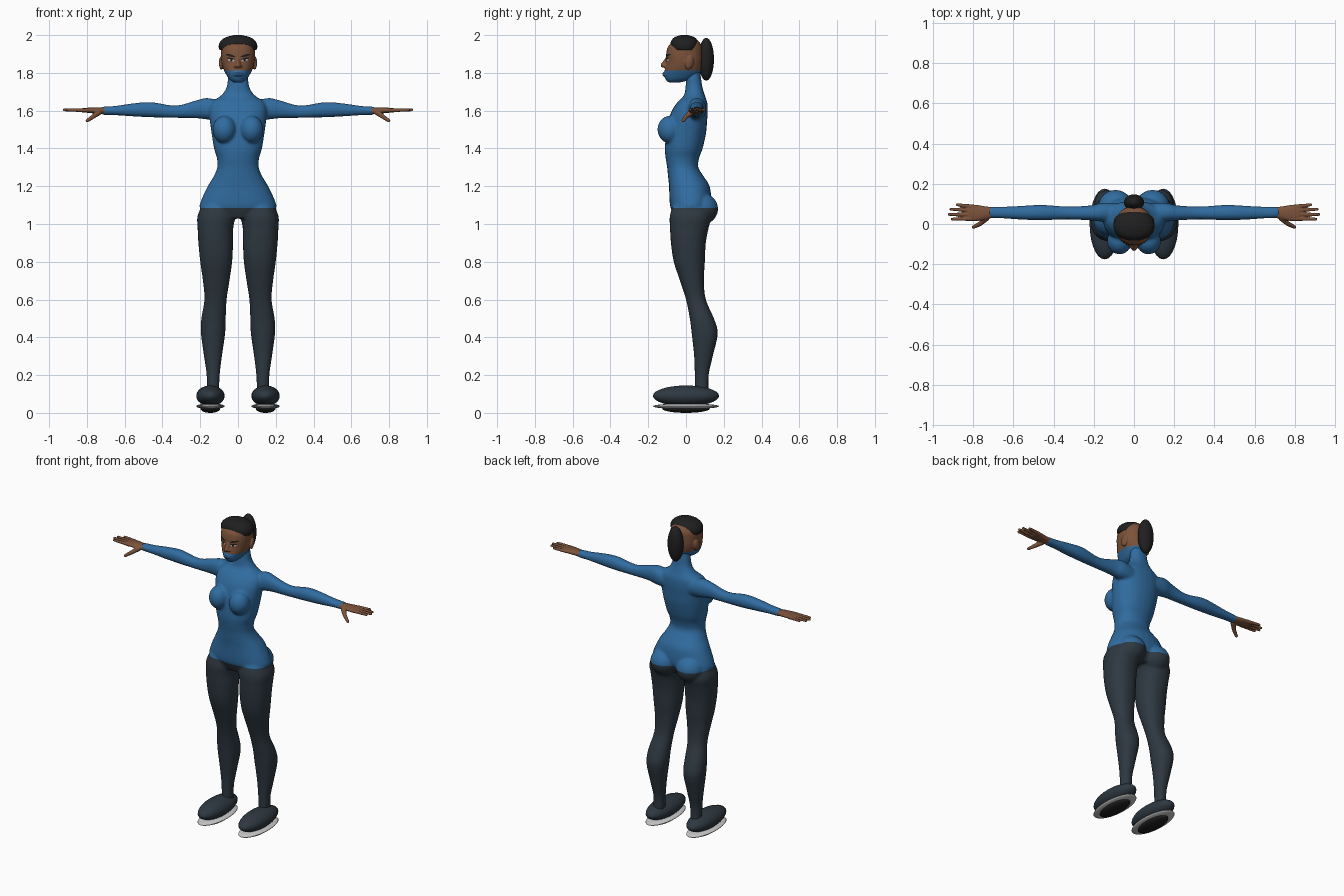
import bpy, bmesh, math
from mathutils import Vector, Matrix
from mathutils.bvhtree import BVHTree

cube = bpy.data.objects.get("Cube")
if cube:
    bpy.data.objects.remove(cube)


def material(name, r, g, b):
    m = bpy.data.materials.new(name)
    m.use_nodes = True
    m.diffuse_color = (r, g, b, 1)
    bsdf = m.node_tree.nodes["Principled BSDF"]
    bsdf.inputs["Base Color"].default_value = (r, g, b, 1)
    bsdf.inputs["Roughness"].default_value = 0.8
    return m


BLUE = material("shirt blue", .03, .15, .35)
DARK = material("slate leggings", .027, .04, .053)
SKIN = material("brown skin", .2, .085, .043)
HAIR = material("black hair", .014, .014, .014)
WHITE = material("sole white", .6, .6, .6)
LIPS = material("lip blue", .015, .07, .17)
EYE = material("eye white", .5, .48, .45)


def smooth_rows(rows, steps=4):
    """Catmull-Rom interpolation between the given sections."""
    out = []
    for i in range(len(rows) - 1):
        p = [rows[max(0, min(len(rows) - 1, i + k))] for k in (-1, 0, 1, 2)]
        for s in range(steps):
            t = s / steps
            out.append([b + t * (c - a) / 2 + t * t * (a - 2.5 * b + 2 * c - d / 2)
                        + t ** 3 * (1.5 * (b - c) + (d - a) / 2) for a, b, c, d in zip(*p)])
    return out + [rows[-1]]


def loft(bm, rows, axis="z", side=1, n=28, power=0.9):
    """Sections: position, then low and high bounds on the two other axes."""
    rings = []
    for pos, a0, a1, b0, b1 in smooth_rows(rows):
        ring = []
        for k in range(n):
            t = 2 * math.pi * k / n
            c, s = math.cos(t), math.sin(t)
            u = (a0 + a1) / 2 + (a1 - a0) / 2 * math.copysign(abs(c) ** power, c)
            v = (b0 + b1) / 2 + (b1 - b0) / 2 * math.copysign(abs(s) ** power, s)
            p = (u, v, pos) if axis == "z" else (pos, u, v)
            ring.append(bm.verts.new((p[0] * side, p[1], p[2])))
        rings.append(ring)
    for lo, hi in zip(rings, rings[1:]):
        for k in range(n):
            bm.faces.new((lo[k], lo[(k + 1) % n], hi[(k + 1) % n], hi[k]))
    bm.faces.new(rings[0])
    bm.faces.new(rings[-1])


def ball(bm, centre, radii, rot=Matrix()):
    m = Matrix.Translation(centre) @ rot @ Matrix.Diagonal((*radii, 1))
    bmesh.ops.create_uvsphere(bm, u_segments=28, v_segments=16, radius=1, matrix=m)


def tube(bm, a, b, ra, rb):
    """Tapered rod with round ends."""
    a, b = Vector(a), Vector(b)
    rot = (b - a).to_track_quat("Z", "Y").to_matrix().to_4x4()
    bmesh.ops.create_cone(bm, cap_ends=True, segments=14, radius1=ra, radius2=rb,
                          depth=(b - a).length, matrix=Matrix.Translation((a + b) / 2) @ rot)
    ball(bm, a, (ra,) * 3)
    ball(bm, b, (rb,) * 3)


def finish(name, bm, *mats, voxel=0, relax=4, cut=None):
    """Make the object; optionally fuse its shells and colour it below a height."""
    bmesh.ops.recalc_face_normals(bm, faces=bm.faces)
    me = bpy.data.meshes.new(name)
    bm.to_mesh(me)
    bm.free()
    ob = bpy.data.objects.new(name, me)
    bpy.context.collection.objects.link(ob)
    if voxel:
        fuse = ob.modifiers.new("fuse", "REMESH")
        fuse.mode, fuse.voxel_size = "VOXEL", voxel
        soft = ob.modifiers.new("soften", "SMOOTH")
        soft.factor, soft.iterations = 0.5, relax
        dg = bpy.context.evaluated_depsgraph_get()
        me = bpy.data.meshes.new_from_object(ob.evaluated_get(dg))
        ob.modifiers.clear()
        ob.data = me
    me.materials.clear()
    for m in mats:
        me.materials.append(m)
    if cut:
        bm = bmesh.new()
        bm.from_mesh(me)
        bmesh.ops.bisect_plane(bm, geom=bm.verts[:] + bm.edges[:] + bm.faces[:],
                               plane_co=(0, 0, cut), plane_no=(0, 0, 1))
        for f in bm.faces:
            f.material_index = int(f.calc_center_median().z < cut)
        bm.to_mesh(me)
        bm.free()
    me.shade_smooth()
    return ob


SIDES = (("left", 1), ("right", -1))

# Body: torso and neck, arms, legs, fused into one skin
body = bmesh.new()
torso = [(1.03, .1, -.06, .1), (1.08, .195, -.08, .125), (1.12, .197, -.087, .135),
         (1.2, .16, -.09, .125), (1.25, .13, -.095, .095), (1.3, .11, -.1, .065),
         (1.35, .112, -.108, .07), (1.4, .127, -.112, .088), (1.48, .14, -.105, .106),
         (1.55, .15, -.092, .112), (1.6, .153, -.075, .115), (1.645, .14, -.045, .112),
         (1.68, .09, -.012, .1), (1.72, .062, -.003, .088), (1.77, .053, 0, .08),
         (1.81, .05, 0, .075)]
loft(body, [(z, -w, w, f, b) for z, w, f, b in torso])
arm = [(.09, .01, .105, 1.55, 1.65), (.16, .012, .105, 1.553, 1.667),
       (.22, .018, .092, 1.56, 1.655), (.33, .023, .087, 1.562, 1.627),
       (.46, .019, .095, 1.565, 1.645), (.56, .022, .09, 1.57, 1.638),
       (.65, .028, .086, 1.576, 1.625), (.72, .03, .085, 1.577, 1.621)]
leg = [(1.1, .02, .19, -.07, .12), (1.04, .014, .215, -.086, .135),
       (.98, .025, .214, -.085, .12), (.9, .026, .21, -.08, .105), (.8, .031, .2, -.065, .1),
       (.7, .045, .186, -.032, .095), (.6, .06, .178, 0, .105), (.5, .065, .194, .02, .148),
       (.42, .068, .196, .03, .168), (.3, .085, .18, .043, .142), (.2, .097, .166, .046, .12),
       (.1, .1, .165, .046, .12)]
for name, s in SIDES:
    loft(body, arm, "x", s)
    loft(body, leg, "z", s)
    ball(body, (s * .072, -.085, 1.5), (.062, .066, .073))
    ball(body, (s * .092, .08, 1.08), (.088, .09, .085))
finish("body_suit", body, BLUE, DARK, voxel=.0075, cut=1.085)

# Head with nose, ears, and covered jaw
head = bmesh.new()
skull = [(1.75, .024, -.093, -.03), (1.765, .045, -.108, .03), (1.79, .062, -.115, .07),
         (1.82, .077, -.112, .083), (1.86, .088, -.105, .088), (1.9, .091, -.105, .088),
         (1.94, .088, -.095, .084), (1.97, .07, -.065, .064), (1.985, .04, -.04, .035)]
loft(head, [(z, -w, w, f, b) for z, w, f, b in skull])
tube(head, (0, -.097, 1.88), (0, -.122, 1.84), .009, .013)
ball(head, (0, -.112, 1.792), (.026, .012, .012))
for name, s in SIDES:
    ball(head, (s * .013, -.112, 1.836), (.01, .011, .008))
    tilt = Matrix.Rotation(math.radians(-15), 4, "X") @ Matrix.Rotation(s * .3, 4, "Z")
    ball(head, (s * .089, .018, 1.852), (.011, .022, .036), tilt)
head_ob = finish("head", head, SKIN, BLUE, voxel=.0045, relax=3, cut=1.813)
tree = BVHTree.FromPolygons([v.co for v in head_ob.data.vertices],
                            [p.vertices for p in head_ob.data.polygons])


def plate(name, mat, x, z, rx, rz, tilt=0, lift=.002):
    """Thin almond laid on the face surface."""
    bm = bmesh.new()
    rings = []
    for r in (.02, .5, 1):
        ring = []
        for k in range(20):
            t = math.tau * k / 20
            u, v = r * rx * math.cos(t), r * rz * math.sin(t) * abs(math.sin(t)) ** .3
            px, pz = x + u * math.cos(tilt) - v * math.sin(tilt), z + u * math.sin(tilt) + v * math.cos(tilt)
            hit = tree.ray_cast(Vector((px, -1, pz)), Vector((0, 1, 0)))[0]
            ring.append(bm.verts.new((px, hit.y - lift, pz)))
        rings.append(ring)
    bm.faces.new(rings[0])
    for lo, hi in zip(rings, rings[1:]):
        for k in range(20):
            bm.faces.new((lo[k], lo[(k + 1) % 20], hi[(k + 1) % 20], hi[k]))
    finish(name, bm, mat)


# Painted face details
plate("upper_lip", LIPS, 0, 1.798, .03, .006)
plate("lower_lip", LIPS, 0, 1.786, .022, .005)
for name, s in SIDES:
    plate(name + "_eye", EYE, s * .036, 1.868, .018, .008, s * .12)
    plate(name + "_iris", HAIR, s * .035, 1.868, .007, .008, 0, .003)
    plate(name + "_eyelash", HAIR, s * .038, 1.876, .022, .004, s * .15, .004)
    plate(name + "_eyebrow", HAIR, s * .04, 1.892, .027, .006, s * .25)

# Hair cap and ponytail
cap = bmesh.new()
dome = [(1.922, .098, .07), (1.935, .102, .074), (1.955, .1, .075), (1.975, .086, .067),
        (1.99, .06, .05), (2, .02, .018)]
loft(cap, [(z, -w, w, -.008 - d, -.008 + d) for z, w, d in dome])
finish("hair_cap", cap, HAIR)
tail = bmesh.new()
ball(tail, (0, .107, 1.872), (.05, .041, .113))
finish("ponytail", tail, HAIR)

# Hands: palm, four fingers and thumb
palm = [(.695, .033, .082, 1.58, 1.617), (.74, .022, .088, 1.583, 1.617),
        (.79, .014, .096, 1.588, 1.616), (.825, .018, .094, 1.591, 1.613)]
tips = [(.905, .024, .026), (.92, .048, .047), (.912, .074, .067), (.88, .096, .086)]
for name, s in SIDES:
    hand = bmesh.new()
    loft(hand, palm, "x", s)
    for x, tip, base in tips:
        tube(hand, (s * .8, base, 1.602), (s * x, tip, 1.604), .011, .0075)
    tube(hand, (s * .735, .03, 1.592), (s * .765, .002, 1.57), .016, .012)
    tube(hand, (s * .765, .002, 1.57), (s * .798, -.015, 1.547), .012, .009)
    finish(name + "_hand", hand, SKIN, voxel=.0035, relax=2)

# Shoes: rounded upper, pale rim, dark tread
    for part, mat, z, radii in (("shoe", DARK, .09, (.075, .175, .055)),
                                ("sole_rim", WHITE, .035, (.075, .176, .015)),
                                ("tread", HAIR, .022, (.052, .125, .022))):
        bm = bmesh.new()
        ball(bm, (s * .146, 0, z), radii)
        finish(name + "_" + part, bm, mat)
